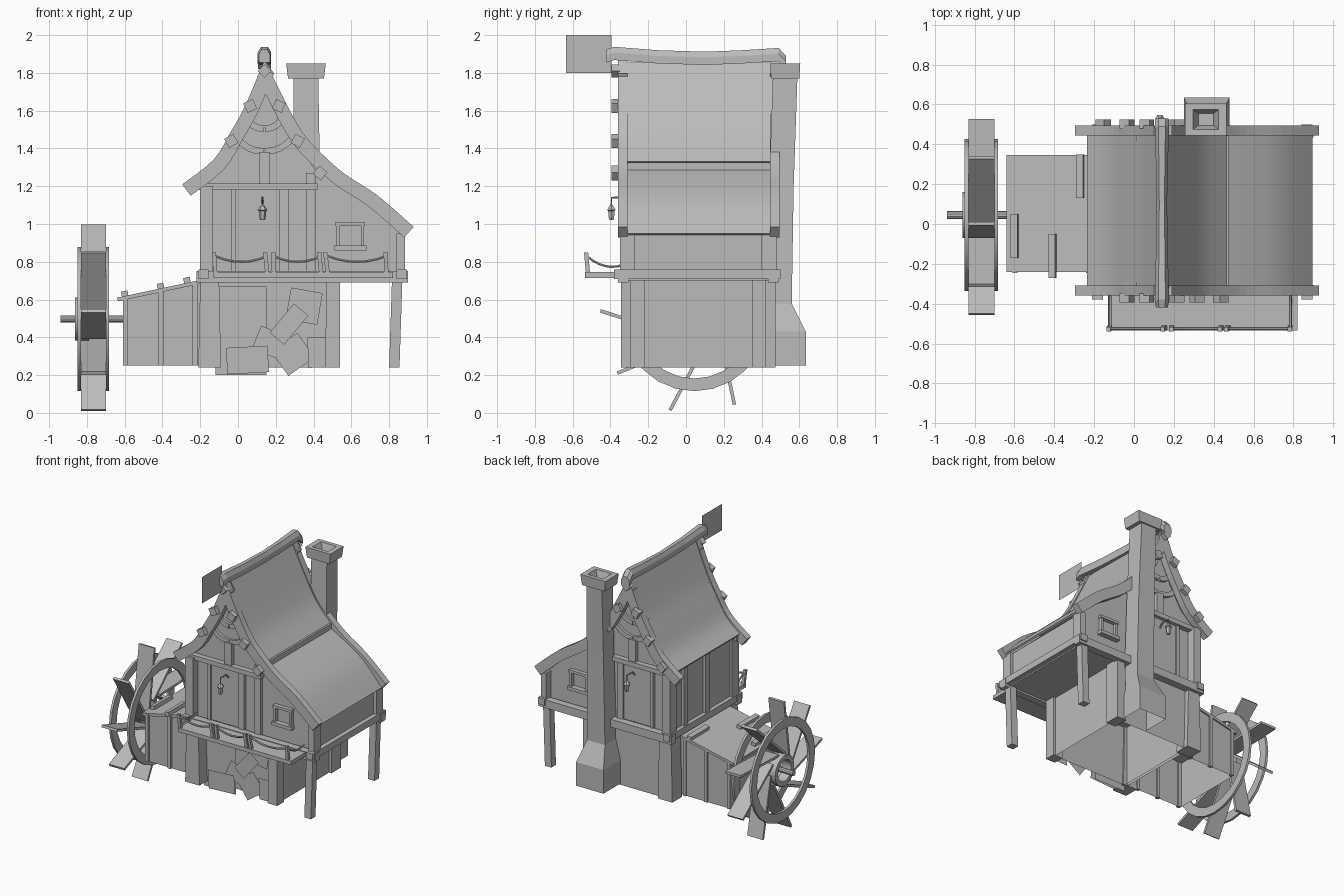
import bpy, bmesh, math, random
from mathutils import Vector

if "Cube" in bpy.data.objects:
    bpy.data.objects.remove(bpy.data.objects["Cube"])
random.seed(4)

grey = bpy.data.materials.new("plain grey")
grey.use_nodes = True
grey.diffuse_color = (0.5, 0.5, 0.5, 1)
grey.node_tree.nodes["Principled BSDF"].inputs["Base Color"].default_value = (0.5, 0.5, 0.5, 1)


def make(name, verts, faces, smooth=False):
    mesh = bpy.data.meshes.new(name)
    mesh.from_pydata([tuple(v) for v in verts], [], faces)
    bm = bmesh.new()
    bm.from_mesh(mesh)
    if len(faces) > 1:
        bmesh.ops.recalc_face_normals(bm, faces=bm.faces)
    bm.to_mesh(mesh)
    bm.free()
    mesh.materials.append(grey)
    obj = bpy.data.objects.new(name, mesh)
    bpy.context.collection.objects.link(obj)
    if smooth:
        bpy.ops.object.select_all(action="DESELECT")
        obj.select_set(True)
        bpy.context.view_layer.objects.active = obj
        bpy.ops.object.shade_smooth_by_angle(angle=math.radians(30))
    return obj


def loft(name, rings, smooth=False, closed=False, bottom=True):
    """Skin a list of equal-length point rings."""
    n, m = len(rings[0]), len(rings)
    faces = [(k * n + i, k * n + (i + 1) % n, (k + 1) % m * n + (i + 1) % n, (k + 1) % m * n + i)
             for k in range(m if closed else m - 1) for i in range(n)]
    if not closed:
        faces.append(tuple(range((m - 1) * n, m * n)))
        if bottom:
            faces.append(tuple(range(n)))
    return make(name, [p for r in rings for p in r], faces, smooth)


def prism(name, pts, y0, y1, smooth=False):
    return loft(name, [[(x, y, z) for x, z in pts] for y in (y0, y1)], smooth)


def rect(x0, x1, y0, y1, z, z_right=None):
    zr = z if z_right is None else z_right
    return [(x0, y0, z), (x1, y0, zr), (x1, y1, zr), (x0, y1, z)]


def box(name, x0, x1, y0, y1, z0, z1):
    return loft(name, [rect(x0, x1, y0, y1, z0), rect(x0, x1, y0, y1, z1)])


def strip(name, pts, width, y0, y1, smooth=False):
    """Band hanging below a path in the x-z plane."""
    path = [Vector(p) for p in pts]
    low = []
    for i, p in enumerate(path):
        t = (path[min(i + 1, len(path) - 1)] - path[max(i - 1, 0)]).normalized()
        low.append(p + Vector((t.y, -t.x)) * width)
    rings = [[(a.x, y0, a.y), (a.x, y1, a.y), (b.x, y1, b.y), (b.x, y0, b.y)] for a, b in zip(path, low)]
    return loft(name, rings, smooth)


def rod(name, pts, r, sides=8):
    """Round bar along a path."""
    rings = []
    for i, p in enumerate(pts):
        t = Vector(pts[min(i + 1, len(pts) - 1)]) - Vector(pts[max(i - 1, 0)])
        q = t.to_track_quat("Z", "Y")
        rings.append([Vector(p) + q @ Vector((r * math.cos(a), r * math.sin(a), 0))
                      for a in (2 * math.pi * k / sides for k in range(sides))])
    return loft(name, rings, True)


def turned(x, z, w, h, deg):
    a = math.radians(deg)
    c, s = math.cos(a), math.sin(a)
    corners = [(-w, -h), (w, -h), (w, h), (-w, h)]
    return [(x + (u * c - v * s) / 2, z + (u * s + v * c) / 2) for u, v in corners]


def smooth_path(pts, steps=4):
    """Catmull-Rom through the points."""
    p = [Vector(q) for q in [pts[0], *pts, pts[-1]]]
    out = []
    for i in range(1, len(p) - 2):
        a, b, c, d = p[i - 1:i + 3]
        for k in range(steps):
            t = k / steps
            out.append((2 * b + (c - a) * t + (2 * a - 5 * b + 4 * c - d) * t * t
                        + (3 * b - a - 3 * c + d) * t ** 3) / 2)
    return out + [p[-1]]


# Roof panels, with a raised board following each gable
left = [(-0.13, 1.34), (-0.04, 1.485), (0.04, 1.63), (0.14, 1.87)]
right = [(0.14, 1.87), (0.28, 1.59), (0.36, 1.46)]
outer_left = smooth_path([(-0.295, 1.21), *left])
outer_right = smooth_path([*right, (0.445, 1.37), (0.565, 1.265), (0.74, 1.15), (0.93, 0.985)])
upper = smooth_path([(-0.235, 1.25), *left]) + smooth_path([*right, (0.465, 1.345)])[1:]
strip("upper_roof", [p - Vector((0, 0.015)) for p in upper], 0.03, -0.33, 0.465, True)
box("roof_step", 0.45, 0.475, -0.33, 0.465, 1.28, 1.325)
low = smooth_path([(0.42, 1.315), (0.565, 1.235), (0.74, 1.12), (0.897, 0.95)])
strip("lower_roof", low, 0.012, -0.33, 0.465, True)
for end, y in (("front", -0.36), ("back", 0.445)):
    strip(end + "_gable_board", outer_left + outer_right[1:], 0.075, y, y + 0.05)

# Ridge beam that lifts at both ends, and a thin flag
loft("ridge_beam", [[(0.14 + u * w, y, z + v) for u, v in ((-1, 0), (1, 0), (1, 0.04), (0.5, 0.07), (-0.5, 0.07), (-1, 0.04))]
                    for y, z, w in ((-0.42, 1.855, 0.03), (-0.38, 1.868, 0.036), (-0.15, 1.85, 0.03),
                                    (0.1, 1.842, 0.026), (0.3, 1.85, 0.03), (0.49, 1.862, 0.036), (0.53, 1.82, 0.034))])
make("flag", [(0.14, -0.635, 1.8), (0.14, -0.395, 1.8), (0.14, -0.395, 2), (0.14, -0.635, 2)], [(0, 1, 2, 3)])

# Upper house body
walls = [(-0.18, 0.73), (-0.18, 1.23), (-0.07, 1.33), (0.03, 1.5), (0.14, 1.76), (0.25, 1.53),
         (0.4, 1.3), (0.55, 1.19), (0.72, 1.08), (0.86, 0.95), (0.86, 0.73)]
prism("upper_walls", walls, -0.29, 0.42)

# Gable timber, door, window and lantern on front and back
for end, base, s in (("front", -0.29, -1), ("back", 0.42, 1)):
    def out(a, b):
        return sorted((base + s * a, base + s * b))
    for x0, x1, top in ((-0.2, -0.135, 1.2), (-0.035, -0.01, 1.19), (0.22, 0.27, 1.19), (0.36, 0.41, 1.27), (0.84, 0.885, 0.95)):
        box(end + "_wall_post", x0, x1, *out(-0.02, 0.06 if x0 in (-0.2, 0.84) else 0.025), 0.74, top)
    box(end + "_tie_beam", -0.22, 0.42, *out(0, 0.04), 1.18, 1.215)
    box(end + "_door", -0.01, 0.22, *out(0, 0.012), 0.75, 1.18)
    box(end + "_king_post", 0.11, 0.17, *out(0, 0.03), 1.2, 1.38)
    for m in (-1, 1):
        for arc in ([(0, 1.4), (0.08, 1.42), (0.16, 1.49)], [(0, 1.52), (0.05, 1.535), (0.1, 1.59)]):
            strip(end + "_brace", smooth_path([(0.14 + m * x, z) for x, z in arc[::m]], 3), 0.035, *out(0, 0.02))
        for x, z, a in ((0.076, 1.625, 25), (0.176, 1.44, 30), (0.295, 1.27, 40)):
            if m * s < 1 or x < 0.2:
                prism(end + "_peg", turned(0.14 + m * x, z, 0.055, 0.055, -m * a), *out(0.06, 0.105))
    prism(end + "_top_peg", turned(0.14, 1.81, 0.05, 0.05, 45), *out(0.06, 0.105))
    for x in (0.52, 0.65):
        box(end + "_window_side", x, x + 0.018, *out(0, 0.025), 0.87, 1.0)
    box(end + "_window_head", 0.515, 0.673, *out(0, 0.03), 0.99, 1.01)
    box(end + "_window_sill", 0.51, 0.68, *out(0, 0.04), 0.86, 0.885)
    y = base + s * 0.105
    rod(end + "_lantern_arm", [(0.13, base, 1.1), (0.13, base + s * 0.04, 1.14), (0.13, y, 1.14), (0.13, y, 1.09)], 0.006, 6)
    loft(end + "_lantern", [[(0.13 + r * math.cos(k * math.pi / 3), y + r * math.sin(k * math.pi / 3), z) for k in range(6)]
                            for r, z in ((0.012, 1.02), (0.016, 1.03), (0.02, 1.07), (0.026, 1.075), (0.008, 1.1))])
    # Floor beam and lower corner posts
    box(end + "_floor_beam", -0.22, 0.9, *out(0.015, 0.07), 0.69, 0.75)
    y0, y1 = out(0.0, 0.055)
    loft(end + "_stilt", [rect(0.8, 0.855, y0, y1, 0.24), rect(0.815, 0.87, y0, y1, 0.7)])
    y0, y1 = out(-0.07, 0.045)
    loft(end + "_left_post", [rect(-0.21, -0.09, y0, y1, 0.24), rect(-0.2, -0.1, y0, y1, 0.7)])
    y0, y1 = out(-0.07, 0.01 if s < 0 else 0.045)
    loft(end + "_right_post", [rect(0.46, 0.54, y0, y1, 0.24), rect(0.47, 0.54, y0, y1, 0.7)])
for x in (-0.21, 0.84):
    box("cross_beam", x, x + 0.055, -0.38, 0.5, 0.71, 0.76)
for y0 in (0.0, 0.26):
    box("left_wall_batten", -0.2, -0.17, y0, y0 + 0.05, 0.75, 1.22)
box("floor", -0.19, 0.86, -0.3, 0.43, 0.7, 0.74)

# Stone base, open below, with flat stone faces set in front of it
loft("stone_base", [rect(-0.13, 0.52, -0.23, 0.43, z) for z in (0.24, 0.7)], bottom=False)
for i, (x, z, w, h, a) in enumerate(((0.015, 0.435, 0.27, 0.47, 0), (0.02, 0.45, 0.19, 0.15, 38), (0.35, 0.565, 0.17, 0.17, -10),
                                     (0.2, 0.36, 0.22, 0.13, -22), (0.29, 0.31, 0.17, 0.16, 35), (0.05, 0.28, 0.22, 0.14, 3),
                                     (0.42, 0.32, 0.1, 0.16, 2), (0.27, 0.47, 0.2, 0.1, 50))):
    make("stone_face", [(px, -0.24 - 0.006 * i, pz) for px, pz in turned(x, z, w, h, a)], [(0, 1, 2, 3)])

# Porch deck and rope railing
box("porch_deck", -0.13, 0.82, -0.535, -0.34, 0.715, 0.745)
posts = [-0.12, 0.155, 0.19, 0.44, 0.475, 0.785]
for x in posts:
    lean = random.uniform(-0.015, 0.015)
    loft("rail_post", [rect(x - 0.011, x + 0.011, -0.53, -0.508, 0.74), rect(x - 0.011 + lean, x + 0.011 + lean, -0.54, -0.518, 0.85)])


def rope(a, b):
    pts = [Vector(a).lerp(Vector(b), t / 6) - Vector((0, 0, 0.03 * (1 - (t / 3 - 1) ** 2))) for t in range(7)]
    rod("rail_rope", pts, 0.007, 6)


for a, b in ((0, 1), (2, 3), (4, 5)):
    rope((posts[a], -0.525, 0.83), (posts[b], -0.525, 0.83))
for x in (posts[0], posts[-1]):
    rope((x, -0.525, 0.83), (x, -0.33, 0.785))

# Chimney with a hollow cap
loft("chimney", [rect(0.25, 0.48, 0.42, 0.635, 0.25), rect(0.25, 0.48, 0.42, 0.635, 0.43), rect(0.29, 0.44, 0.42, 0.56, 0.58),
                 rect(0.295, 0.435, 0.44, 0.57, 1.2), rect(0.295, 0.425, 0.46, 0.59, 1.78)], bottom=False)
loft("chimney_cap", [rect(0.265, 0.455, 0.45, 0.6, 1.77), rect(0.255, 0.465, 0.445, 0.605, 1.85),
                     rect(0.295, 0.425, 0.475, 0.575, 1.85), rect(0.325, 0.4, 0.495, 0.555, 1.79)])

# Wheel shed, open below, with sloping roof and battens
loft("wheel_shed", [rect(-0.61, -0.12, -0.23, 0.335, 0.25), rect(-0.61, -0.12, -0.23, 0.335, 0.6, 0.7)], bottom=False)
strip("shed_roof", [(-0.64, 0.61), (-0.17, 0.71)], 0.02, -0.242, 0.346)
for x, y0, y1 in ((-0.62, -0.17, 0.05), (-0.43, -0.27, -0.05), (-0.29, 0.13, 0.35)):
    prism("roof_batten", turned(x + 0.02, 0.63 + (x + 0.62) * 0.22, 0.035, 0.03, 12), y0, y1)
for y in (-0.235, 0.33):
    for x in (-0.61, -0.42, -0.24):
        box("shed_batten", x, x + 0.025, y - 0.01, y + 0.015, 0.25, 0.61 + (x + 0.62) * 0.2)

# Water wheel, its paddles leaning off the hub ring
cy, cz = 0.045, 0.497


def wheel_ring(name, x0, x1, r0, r1, sides=24):
    loft(name, [[(x, cy + r * math.sin(a), cz + r * math.cos(a)) for x, r in ((x0, r0), (x1, r0), (x1, r1), (x0, r1))]
                for a in (2 * math.pi * k / sides for k in range(sides))], True, True)


def outward(deg):
    a = math.radians(deg)
    return Vector((0, math.sin(a), math.cos(a)))


for x in (-0.85, -0.7):
    wheel_ring("wheel_rim", x, x + 0.018, 0.315, 0.382)
wheel_ring("wheel_hub_ring", -0.862, -0.79, 0.08, 0.115, 16)
rod("wheel_axle", [(-0.94, cy, cz), (-0.58, cy, cz)], 0.02, 10)
for deg in range(155, 515, 40):
    tip, along, across = outward(deg) * 0.5, outward(deg + 13), outward(deg + 103) * 0.009
    loft("wheel_paddle", [[Vector((x, cy, cz)) + tip - along * inset + across * n
                           for x, n in ((-0.83, -1), (-0.7, -1), (-0.7, 1), (-0.83, 1))] for inset in (0.46, 0)])
